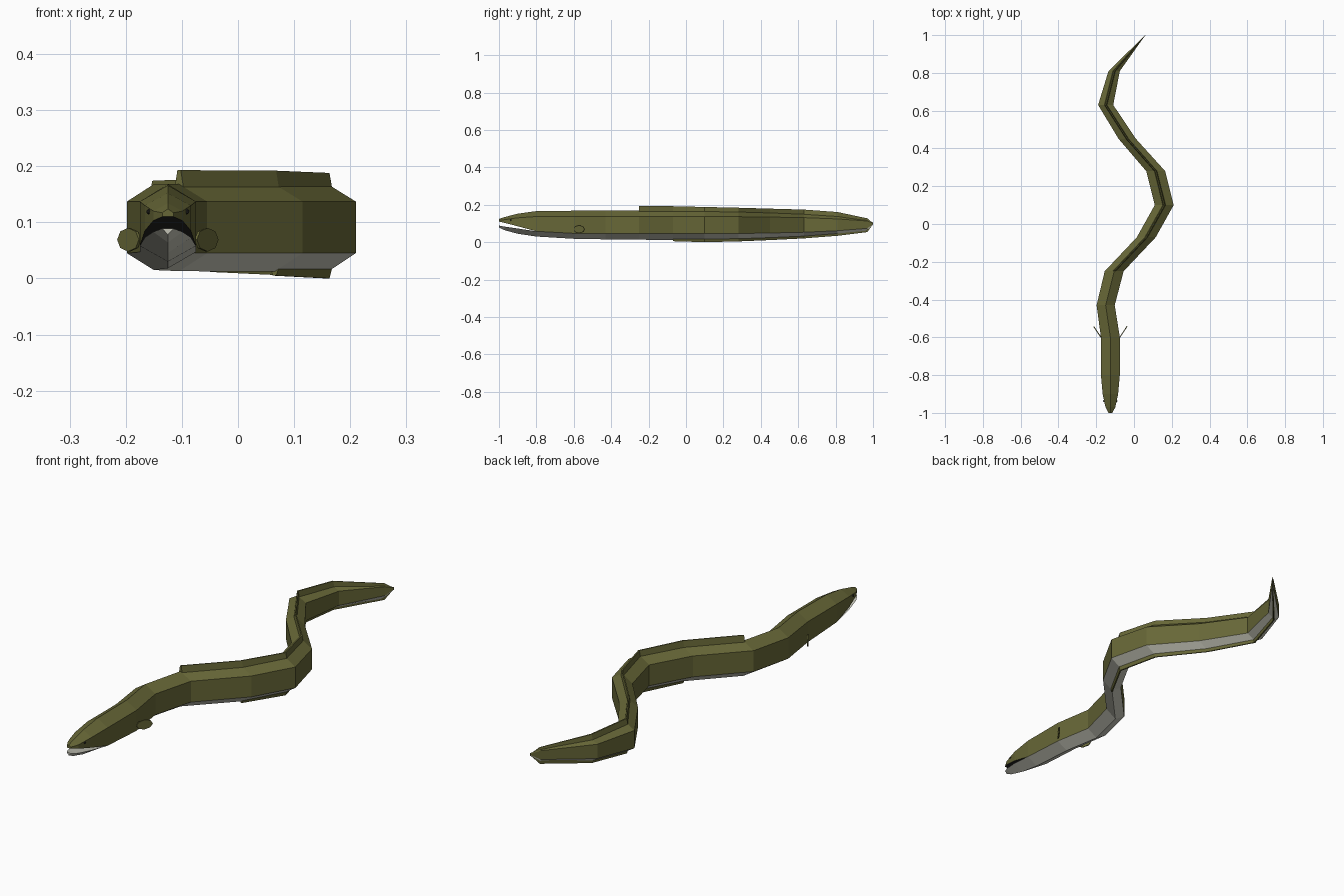
import bpy, bmesh
from mathutils import Vector, Matrix

if "Cube" in bpy.data.objects:
    bpy.data.objects.remove(bpy.data.objects["Cube"])


def colour(name, rgb):
    m = bpy.data.materials.new(name)
    m.diffuse_color = (*rgb, 1)
    m.use_nodes = True
    m.node_tree.nodes["Principled BSDF"].inputs["Base Color"].default_value = m.diffuse_color
    return m


OLIVE = colour("olive skin", (0.135, 0.135, 0.038))
BELLY = colour("pale belly", (0.55, 0.55, 0.47))
DARK = colour("dark mouth and eyes", (0.02, 0.02, 0.018))

# Winding centre line seen from above (y, x)
SPINE = [(-1, -.125), (-.6, -.125), (-.43, -.15), (-.25, -.105), (-.07, .065),
         (.10, .16), (.28, .115), (.45, -.035), (.63, -.15), (.81, -.105), (1, .06)]


def spine_x(y):
    for (y0, x0), (y1, x1) in zip(SPINE, SPINE[1:]):
        if y <= y1:
            return x0 + (x1 - x0) * (y - y0) / (y1 - y0)
    return SPINE[-1][1]


def finish(name, bm, mats):
    bmesh.ops.recalc_face_normals(bm, faces=bm.faces[:])
    me = bpy.data.meshes.new(name)
    bm.to_mesh(me)
    bm.free()
    for m in mats:
        me.materials.append(m)
    ob = bpy.data.objects.new(name, me)
    bpy.context.collection.objects.link(ob)
    return ob


def loft(name, rings, mats, side_mats):
    """rings: (y, [(x offset, z), ...]); side_mats: material index per side."""
    bm = bmesh.new()
    rows = [[bm.verts.new((spine_x(y) + dx, y, z)) for dx, z in pts] for y, pts in rings]
    n = len(rows[0])
    for a, b in zip(rows, rows[1:]):
        for i in range(n):
            j = (i + 1) % n
            f = bm.faces.new((a[i], a[j], b[j], b[i]))
            f.material_index = side_mats[i]
    bm.faces.new(rows[0])
    bm.faces.new(rows[-1])
    return finish(name, bm, mats)


# Body: six-sided rings (y, half width, top, upper crease, lower crease, bottom)
body = [(-.8, .05, .166, .137, .058, .030), (-.6, .05, .168, .137, .047, .018),
        (-.43, .048, .168, .137, .045, .015), (-.25, .05, .168, .137, .045, .013),
        (-.07, .05, .168, .137, .045, .012), (.10, .05, .168, .137, .045, .012),
        (.28, .05, .165, .136, .046, .014), (.45, .046, .160, .134, .049, .020),
        (.63, .040, .153, .131, .053, .028), (.81, .030, .141, .124, .061, .042),
        (.97, .005, .118, .113, .074, .060), (1, .001, .105, .102, .097, .094)]
loft("body", [(y, [(0, t), (w, c), (w, l), (0, b), (-w, l), (-w, c)])
              for y, w, t, c, l, b in body],
     [OLIVE, BELLY], [0, 0, 1, 1, 0, 0])

# Jaws: (y, half width, top, crease, upper lip, lower lip, bottom)
jaws = [(-1, .010, .124, .117, .110, .089, .078), (-.97, .026, .134, .120, .103, .083, .064),
        (-.9, .041, .152, .130, .085, .073, .045), (-.8, .05, .166, .137, .058, .058, .030)]
loft("upper_jaw", [(y, [(0, t), (w, c), (w, u), (-w, u), (-w, c)])
                   for y, w, t, c, u, l, b in jaws],
     [OLIVE, DARK], [0, 0, 1, 0, 0])
loft("lower_jaw", [(y, [(w, l), (0, b), (-w, l)]) for y, w, t, c, u, l, b in jaws],
     [BELLY], [0, 0, 0])


# Long thin fins along back and underside (y, root z, edge z)
def long_fin(name, rows):
    loft(name, [(y, [(-.008 * k, r), (.008 * k, r), (.003 * k, e), (-.003 * k, e)])
                for y, r, e, k in rows], [OLIVE], [0] * 4)


long_fin("back_fin", [(-.25, .160, .193, 1), (-.07, .160, .192, 1), (.10, .160, .188, 1),
                      (.28, .156, .184, 1), (.45, .150, .179, 1), (.63, .143, .174, 1),
                      (.81, .130, .161, 1), (.97, .105, .127, .4), (1, .098, .101, .1)])
long_fin("belly_fin", [(-.07, .020, .005, 1), (.10, .020, 0, 1), (.28, .022, .004, 1),
                       (.45, .028, .011, 1), (.63, .036, .020, 1), (.81, .052, .034, 1),
                       (.97, .072, .054, .4), (1, .100, .097, .1)])

# Paired side fins (angled octagonal plates) and eyes
for side, label in ((-1, "left"), (1, "right")):
    bm = bmesh.new()
    along = Vector((side * .55, .83, 0)).normalized()
    across = Vector((-along.y, along.x, 0))
    rot = Matrix((along, Vector((0, 0, 1)), across)).transposed().to_4x4()
    place = Matrix.Translation((-.125 + side * .069, -.571, .069))
    bmesh.ops.create_cone(bm, cap_ends=True, segments=8, radius1=1, radius2=1, depth=1,
                          matrix=place @ rot @ Matrix.Diagonal((.035, .021, .005, 1)))
    finish(label + "_side_fin", bm, [OLIVE])

    bm = bmesh.new()
    bmesh.ops.create_icosphere(bm, subdivisions=1, radius=.005,
                               matrix=Matrix.Translation((-.125 + side * .034, -.937, .119)))
    finish(label + "_eye", bm, [DARK])
